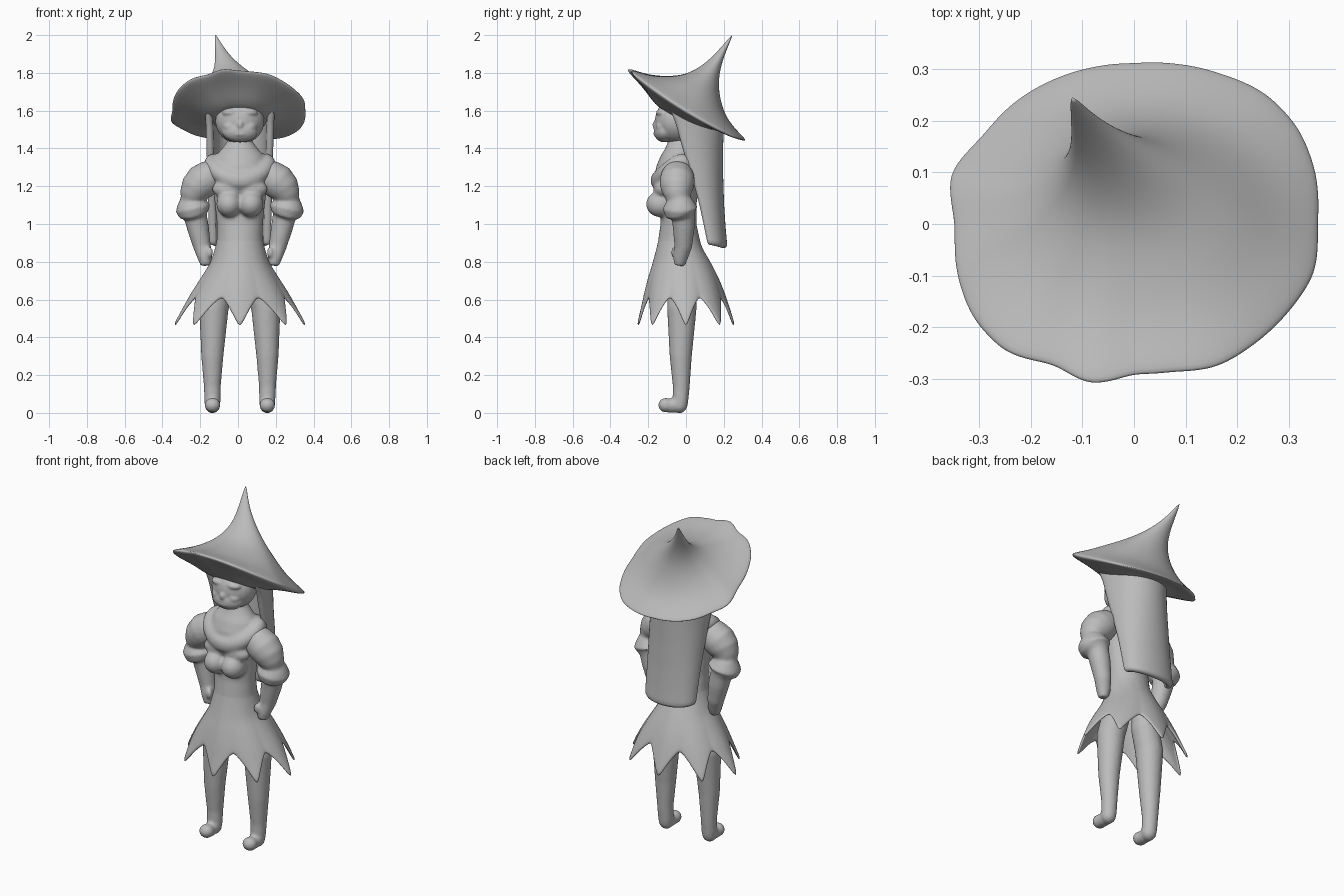
import bpy, bmesh
from math import sin, cos, pi, tau
from mathutils import Vector, Matrix

old = bpy.data.objects.get("Cube")
if old:
    bpy.data.objects.remove(old, do_unlink=True)

CX = 0.01  # symmetry plane of the body
clay = bpy.data.materials.new("grey clay")
clay.use_nodes = True
clay.diffuse_color = (0.5, 0.5, 0.5, 1)
clay.node_tree.nodes["Principled BSDF"].inputs["Base Color"].default_value = (0.5, 0.5, 0.5, 1)


def lerp_rows(rows, t):
    """Interpolate a list of equal-length tuples at t in 0..1."""
    f = min(max(t, 0), 1) * (len(rows) - 1)
    i = min(int(f), len(rows) - 2)
    return [a + (b - a) * (f - i) for a, b in zip(rows[i], rows[i + 1])]


def skin_rings(bm, rings, closed=True, caps=True):
    """Bridge rings of points with quads."""
    vs = [[bm.verts.new(p) for p in ring] for ring in rings]
    n = len(vs[0])
    for a, b in zip(vs, vs[1:]):
        for i in range(n if closed else n - 1):
            j = (i + 1) % n
            bm.faces.new((a[i], a[j], b[j], b[i]))
    if caps:
        bm.faces.new(vs[0][::-1])
        bm.faces.new(vs[-1])


def column(bm, rows, n=32):
    """Stack of horizontal ellipses: z, centre y, x radius, y radius."""
    skin_rings(bm, [[(CX + rx * cos(tau * i / n), cy + ry * sin(tau * i / n), z)
                     for i in range(n)] for z, cy, rx, ry in rows])


def tube(bm, path, n=20, side=1):
    """Round limb along x, y, z, radius points."""
    pts = [Vector((CX + side * p[0], p[1], p[2])) for p in path]
    rings = []
    for k, p in enumerate(pts):
        d = (pts[min(k + 1, len(pts) - 1)] - pts[max(k - 1, 0)]).normalized()
        u = Vector((0, 1, 0.3)).cross(d).normalized() if abs(d.z) > abs(d.y) else Vector((1, 0, 0))
        u = (u - d * u.dot(d)).normalized()
        if u.x < 0:
            u = -u
        w = d.cross(u)
        rings.append([p + path[k][3] * (u * cos(tau * i / n) + w * sin(tau * i / n))
                      for i in range(n)])
    skin_rings(bm, rings)


def blob(bm, loc, size):
    """Ellipsoid."""
    bmesh.ops.create_uvsphere(bm, u_segments=24, v_segments=16, radius=1,
                              matrix=Matrix.LocRotScale(Vector(loc), None, Vector(size)))


def finish(name, bm, fuse=0, subdiv=0, thick=0, smooth=5):
    bmesh.ops.recalc_face_normals(bm, faces=bm.faces)
    me = bpy.data.meshes.new(name)
    for f in bm.faces:
        f.smooth = True
    bm.to_mesh(me)
    bm.free()
    me.materials.append(clay)
    ob = bpy.data.objects.new(name, me)
    bpy.context.collection.objects.link(ob)
    if thick:
        m = ob.modifiers.new("thickness", "SOLIDIFY")
        m.thickness, m.offset = thick, 0
    if subdiv:
        m = ob.modifiers.new("round", "SUBSURF")
        m.levels = m.render_levels = subdiv
    if fuse:
        m = ob.modifiers.new("fuse", "REMESH")
        m.mode, m.voxel_size, m.use_smooth_shade = "VOXEL", fuse, True
        m = ob.modifiers.new("soften", "SMOOTH")
        m.factor, m.iterations = 0.5, smooth


# Torso with bust and draped collar
bm = bmesh.new()
column(bm, [(.8, -.03, .125, .11), (.87, -.035, .128, .118), (.93, -.037, .122, .108),
            (1.0, -.04, .122, .095), (1.1, -.04, .132, .095), (1.2, -.04, .145, .11),
            (1.3, -.045, .15, .115), (1.36, -.04, .13, .095), (1.4, -.035, .095, .075),
            (1.44, -.035, .065, .06), (1.5, -.035, .055, .055)])
for s in (-1, 1):
    blob(bm, (CX + s * .058, -.135, 1.105), (.067, .077, .069))
    blob(bm, (CX + s * .06, -.12, 1.185), (.088, .052, .05))
rings = []
for i in range(32):
    a = tau * i / 32
    c = Vector((CX + .145 * cos(a), -.045 + .098 * sin(a), 1.29 + .035 * sin(a) + .025 * cos(2 * a)))
    out = Vector((cos(a), sin(a), 0))
    rings.append([c + out * .046 * cos(tau * j / 12) + Vector((0, 0, .053 * sin(tau * j / 12)))
                  for j in range(12)])
skin_rings(bm, rings + rings[:1], caps=False)
bmesh.ops.remove_doubles(bm, verts=bm.verts, dist=.0001)
finish("torso", bm, fuse=.009, smooth=10)

# Head with soft brow, nose, cheeks and lips
bm = bmesh.new()
blob(bm, (CX, -.05, 1.545), (.13, .115, .122))
blob(bm, (CX, -.115, 1.49), (.095, .056, .058))
blob(bm, (CX, -.155, 1.525), (.02, .024, .025))
blob(bm, (CX, -.158, 1.475), (.035, .016, .01))
for s in (-1, 1):
    blob(bm, (CX + s * .05, -.125, 1.515), (.04, .036, .03))
    blob(bm, (CX + s * .045, -.125, 1.59), (.05, .034, .022))
finish("head", bm, fuse=.006, smooth=10)

for side, label in ((1, "left"), (-1, "right")):
    # Arm: puffed sleeve, flared cuff, forearm, hand and thumb
    bm = bmesh.new()
    tube(bm, [(.08, -.045, 1.28, .05), (.12, -.045, 1.27, .075), (.16, -.045, 1.25, .089),
              (.2, -.047, 1.225, .094), (.23, -.047, 1.19, .087), (.248, -.045, 1.155, .072),
              (.257, -.038, 1.12, .058)], side=side)
    tube(bm, [(.258, -.03, 1.14, .058), (.255, -.03, 1.11, .078), (.248, -.03, 1.085, .094),
              (.244, -.028, 1.06, .084), (.235, -.015, 1.04, .062), (.222, -.012, .98, .058),
              (.2, -.015, .88, .047), (.184, -.03, .82, .039), (.18, -.035, .78, .028)], side=side)
    blob(bm, (CX + side * .16, -.06, .85), (.018, .02, .03))
    finish(label + "_arm", bm, fuse=.008, smooth=8)

    # Leg with a curled round toe
    bm = bmesh.new()
    tube(bm, [(.08, -.015, .76, .06), (.105, -.018, .68, .078), (.138, -.022, .55, .078),
              (.146, -.028, .3, .059), (.146, -.025, .14, .045), (.145, -.03, .06, .043),
              (.145, -.055, .042, .038)], side=side)
    blob(bm, (CX + side * .145, -.035, .044), (.042, .044, .046))
    blob(bm, (CX + side * .145, -.075, .038), (.038, .055, .038))
    blob(bm, (CX + side * .145, -.107, .041), (.042, .04, .039))
    finish(label + "_leg", bm, fuse=.008, smooth=8)

# Skirt with eight pointed petals, its top tucked into the waist
profile = [(.95, -.038, .108, .093), (.87, -.035, .124, .114), (.79, -.022, .15, .148),
           (.71, -.014, .2, .18), (.63, -.008, .25, .205), (.55, -.003, .292, .225),
           (.45, 0, .343, .25)]
n = 96
rings = []
for k in range(13):
    ring = []
    for i in range(n):
        a = -pi / 2 + tau * i / n
        u = abs((i / n * 8) % 1 - .5) * 2
        z, cy, rx, ry = lerp_rows(profile, k / 12 * (.71 + .29 * u ** 1.4))
        fold = 1 + .06 * (u - .5) * (k / 12) ** 2
        ring.append((CX + rx * fold * cos(a), cy + ry * fold * sin(a), z))
    rings.append(ring)
bm = bmesh.new()
skin_rings(bm, rings, caps=False)
finish("skirt", bm, thick=.014, subdiv=1)

# Long hair panel curving around the back
hair = [(1.64, -.1, .175, .17), (1.53, -.055, .18, .162), (1.4, -.02, .177, .158),
        (1.25, .03, .177, .155), (1.1, .07, .182, .15), (.98, .095, .19, .147),
        (.87, .115, .2, .145)]
rings = []
for k in range(19):
    z, yf, yb, rx = lerp_rows(hair, k / 18)
    rings.append([(CX + rx * cos(pi * i / 24), yf + (yb - yf) * sin(pi * i / 24) ** .8,
                   z + .02 * (k / 18) ** 6 * (1 - sin(pi * i / 24))) for i in range(25)])
bm = bmesh.new()
skin_rings(bm, rings, closed=False, caps=False)
finish("hair", bm, thick=.04, subdiv=1)

# Wide tilted hat: underside, wavy rim, then concave cone up to a bent tip
rim = [.357, .367, .37, .36, .337, .322, .312, .315, .322, .332, .34, .372,
       .347, .357, .362, .352, .313, .322, .29, .296, .32, .33, .345, .364]
# centre x, x scale, front y, front z, back y, back z, side sag
hat = [(0, .12, -.07, 1.6, .08, 1.5, 0), (0, .36, -.15, 1.605, .13, 1.5, .02),
       (0, .68, -.22, 1.715, .21, 1.49, .03), (0, .97, -.302, 1.8, .302, 1.44, .04),
       (0, 1.01, -.314, 1.822, .314, 1.446, .035), (0, .97, -.3, 1.826, .298, 1.466, .03),
       (0, .76, -.2, 1.79, .225, 1.54, .0), (0, .56, -.1, 1.782, .187, 1.63, -.01),
       (-.02, .36, .0, 1.79, .17, 1.73, -.01), (-.05, .2, .09, 1.84, .18, 1.82, 0),
       (-.09, .085, .165, 1.91, .208, 1.905, 0), (-.12, .012, .243, 2.003, .249, 2.003, 0)]
rings = []
for cx, sx, yf, zf, yb, zb, sag in hat:
    ring = []
    for i in range(48):
        a = tau * i / 48
        r = (rim[i // 2] + rim[(i + 1) // 2 % 24]) / 2
        # waves fade from the rim towards the tip
        wx, wy = (1 + (r / base - 1) * sx ** 2 for base in (.36, .31))
        s = sin(a) * wy
        z = (zf + zb) / 2 + (zb - zf) / 2 * s - sag * cos(a) ** 2
        ring.append((cx + .36 * sx * cos(a) * wx, (yf + yb) / 2 + (yb - yf) / 2 * s, z))
    rings.append(ring)
bm = bmesh.new()
skin_rings(bm, rings)
finish("hat", bm, subdiv=2)
